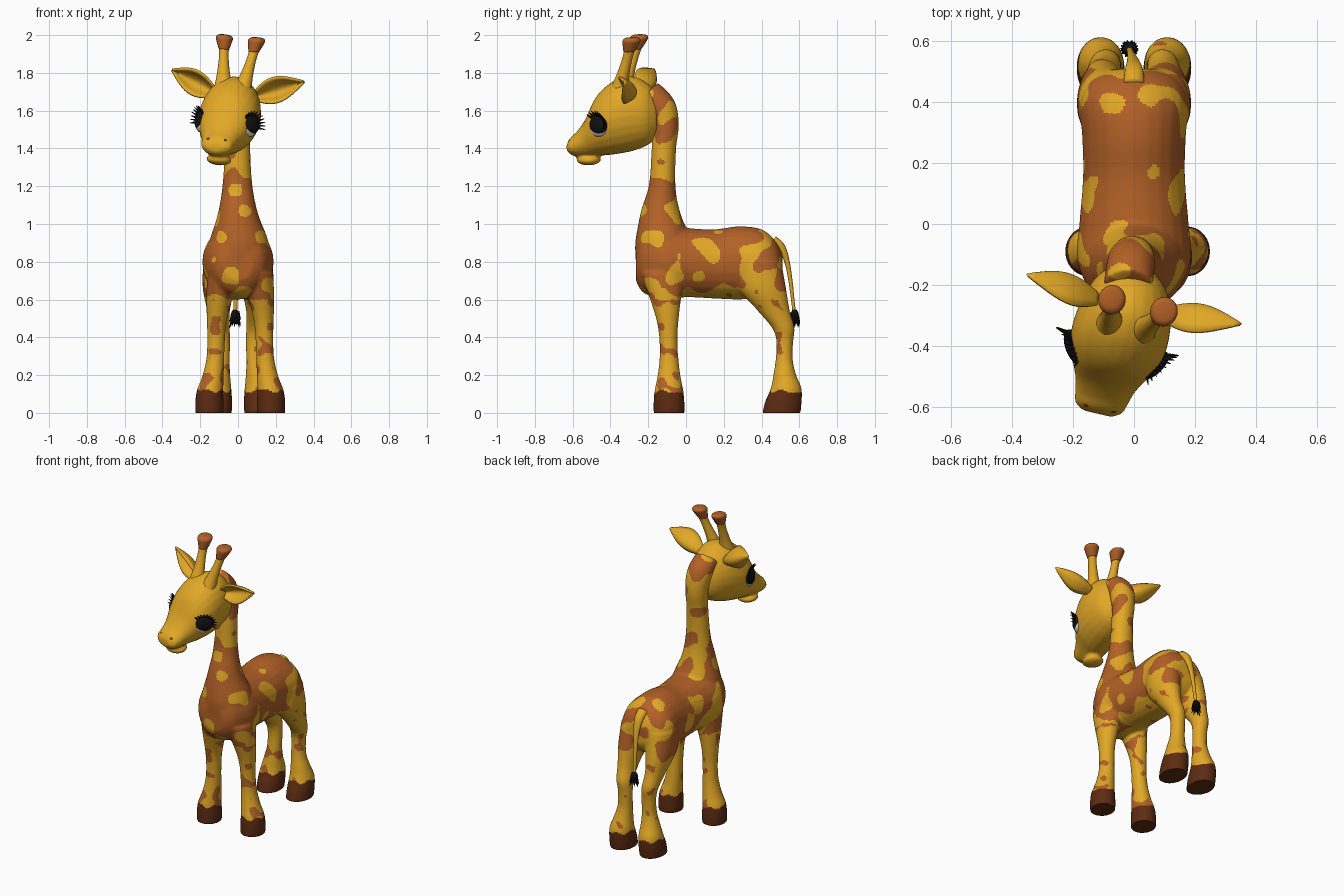
import bpy, bmesh, math
from math import sin, cos, pi, radians
from mathutils import Vector, Matrix, noise

if "Cube" in bpy.data.objects:
    bpy.data.objects.remove(bpy.data.objects["Cube"])


def material(name, rgb):
    m = bpy.data.materials.new(name)
    m.use_nodes = True
    m.diffuse_color = (*rgb, 1)
    m.node_tree.nodes["Principled BSDF"].inputs["Base Color"].default_value = (*rgb, 1)
    return m


YELLOW = material("golden yellow", (0.76, 0.39, 0.02))
BROWN = material("patch brown", (0.45, 0.12, 0.02))
HOOF = material("hoof brown", (0.11, 0.024, 0.006))
BLACK = material("black", (0.006, 0.006, 0.007))
WHITE = material("eye white", (0.75, 0.75, 0.72))


def spline(pts, n=5):
    """Smooth the list of sections with a Catmull-Rom curve."""
    pts = [Vector(p) for p in pts]
    out = []
    for i in range(len(pts) - 1):
        a, b, c = pts[max(i - 1, 0)], pts[i], pts[i + 1]
        d = pts[min(i + 2, len(pts) - 1)]
        for k in range(n):
            t = k / n
            out.append(0.5 * (2 * b + (c - a) * t + (2 * a - 5 * b + 4 * c - d) * t * t
                              + (3 * b - a - 3 * c + d) * t ** 3))
    return out + [pts[-1]]


def loft(bm, sections, up=None, sides=24, mat=0):
    """Closed tube through (x, y, z, x radius, other radius) sections."""
    rows = spline(sections)
    rings = []
    for i, s in enumerate(rows):
        centre = Vector(s[:3])
        tangent = Vector(rows[min(i + 1, len(rows) - 1)][:3]) - Vector(rows[max(i - 1, 0)][:3])
        axis = Vector(up) if up else tangent.cross(Vector((1, 0, 0))).normalized()
        rings.append([bm.verts.new(centre + Vector((s[3] * cos(a), 0, 0)) + axis * s[4] * sin(a))
                      for a in (2 * pi * k / sides for k in range(sides))])
    faces = [bm.faces.new(rings[0]), bm.faces.new(rings[-1])]
    for r, q in zip(rings, rings[1:]):
        faces += [bm.faces.new((r[k - 1], r[k], q[k], q[k - 1])) for k in range(sides)]
    bmesh.ops.recalc_face_normals(bm, faces=faces)
    for f in faces:
        f.material_index = mat


def blob(bm, centre, radii, frame=Matrix(), mat=0):
    m = frame @ Matrix.Translation(centre) @ Matrix.Diagonal((*radii, 1))
    res = bmesh.ops.create_uvsphere(bm, u_segments=24, v_segments=16, radius=1, matrix=m)
    for f in {f for v in res["verts"] for f in v.link_faces}:
        f.material_index = mat


def spike(bm, base, direction, length, radius):
    d = Vector(direction).normalized()
    m = Matrix.Translation(Vector(base) + d * length / 2) @ d.to_track_quat('Z', 'Y').to_matrix().to_4x4()
    bmesh.ops.create_cone(bm, cap_ends=True, segments=6, radius1=radius, radius2=0.001,
                          depth=length, matrix=m)


def finish(name, bm, mats, matrix=Matrix()):
    me = bpy.data.meshes.new(name)
    bm.to_mesh(me)
    bm.free()
    for m in mats:
        me.materials.append(m)
    me.transform(matrix)
    me.shade_smooth()
    ob = bpy.data.objects.new(name, me)
    bpy.context.collection.objects.link(ob)
    return ob


def fuse(ob, voxel, rounds):
    """Merge overlapping shapes into one smooth skin."""
    r = ob.modifiers.new("fuse", 'REMESH')
    r.mode, r.voxel_size, r.use_smooth_shade = 'VOXEL', voxel, True
    s = ob.modifiers.new("soften", 'SMOOTH')
    s.factor, s.iterations = 0.5, rounds
    mats = list(ob.data.materials)
    me = bpy.data.meshes.new_from_object(ob.evaluated_get(bpy.context.evaluated_depsgraph_get()))
    ob.modifiers.clear()
    ob.data = me
    me.materials.clear()
    for m in mats:
        me.materials.append(m)
    me.shade_smooth()


def upright(rows):
    """Turn (y, top, bottom, half width) into loft sections."""
    return [(0, y, (t + b) / 2, w, (t - b) / 2) for y, t, b, w in rows]


# Body: torso, neck and legs fused into one skin
bm = bmesh.new()
loft(bm, upright([(-.265, .86, .70, .08), (-.225, .97, .635, .14), (-.12, 1.0, .6, .187),
                  (0, .98, .612, .18), (.15, .972, .605, .168), (.28, .988, .6, .17),
                  (.4, .972, .61, .178), (.475, .91, .65, .145), (.51, .84, .71, .08)]), up=(0, 0, 1))
loft(bm, [(0, -.12, .74, .17, .14), (.005, -.125, .9, .158, .145), (0, -.135, 1.05, .108, .108),
          (-.003, -.126, 1.2, .08, .071), (-.003, -.117, 1.4, .068, .065),
          (-.005, -.108, 1.52, .072, .07), (-.01, -.132, 1.62, .08, .078), (-.02, -.2, 1.7, .08, .07)])
FRONT = [(.09, -.12, .74, .085, .12), (.112, -.108, .6, .068, .082), (.125, -.097, .48, .052, .057),
         (.128, -.093, .38, .047, .048), (.133, -.09, .28, .048, .051), (.145, -.09, .19, .058, .062),
         (.16, -.09, .12, .07, .076), (.163, -.09, .06, .075, .082), (.163, -.09, -.01, .074, .082)]
HIND = [(.085, .385, .8, .1, .12), (.102, .405, .66, .085, .125), (.103, .465, .54, .06, .085),
        (.095, .515, .45, .052, .06), (.088, .523, .38, .047, .045), (.09, .52, .28, .047, .046),
        (.1, .523, .2, .059, .061), (.108, .53, .13, .073, .082), (.11, .516, .06, .079, .097),
        (.11, .503, -.01, .077, .102)]
for side in (1, -1):
    loft(bm, [(side * x + .012, y, z, a, b) for x, y, z, a, b in FRONT], up=(0, 1, 0))
    loft(bm, [(side * x, y, z, a, b) for x, y, z, a, b in HIND], up=(0, 1, 0))
body = finish("body", bm, [YELLOW, BROWN, HOOF])
fuse(body, 0.008, 12)
for v in body.data.vertices:
    v.co.z = max(v.co.z, 0)


# Coat: patches thin out towards the legs, haunches and belly
def coat(c, n):
    if c.z < 0.115 + 0.008 * sin(c.x * 60 + c.y * 45):
        return 2
    bias = 0.04 + 0.24 * max(n.z, 0)
    if c.y < 0:
        bias += 0.14 * max(-n.y, 0) + (0.08 if c.z < 1.15 else 0)
    bias -= 0.2 * max(-n.z, 0) + max(0, n.y) * (0.15 if c.y > 0.3 else 0)
    bias -= 0.6 * min(max((0.68 - c.z) / 0.2, 0), 0.75)
    freq = 10 if c.z > 0.6 else 15
    return 1 if noise.noise(c * freq + Vector((3.3, 7.1, 1.7))) + bias > 0 else 0


for f in body.data.polygons:
    f.material_index = coat(f.center, f.normal)

# Head frame: turned a little aside and tilted
HEAD = Matrix.Translation((-.03, -.3, 1.58)) @ Matrix.Rotation(radians(-13), 4, 'Z') @ Matrix.Rotation(radians(5), 4, 'Y')

# Head: skull, muzzle and lower jaw
bm = bmesh.new()
loft(bm, upright([(.16, .08, -.1, .06), (.11, .155, -.155, .115), (.03, .2, -.19, .148),
                  (-.05, .192, -.207, .16), (-.12, .152, -.216, .155), (-.18, .088, -.22, .13),
                  (-.235, -.022, -.225, .102), (-.28, -.085, -.225, .09), (-.315, -.118, -.215, .08),
                  (-.335, -.15, -.195, .05)]), up=(0, 0, 1))
blob(bm, (0, -.225, -.24), (.068, .065, .03))
head = finish("head", bm, [YELLOW], HEAD)
fuse(head, 0.008, 6)

# Ears: cupped leaves
for side, name in ((1, "left_ear"), (-1, "right_ear")):
    bm = bmesh.new()
    rows = []
    for i in range(13):
        u = i / 12
        w = 0.022 + 0.04 * sin(pi * min(u * 1.15, 1)) if u < 0.87 else 0.022 * (1 - u) / 0.13 + 0.001
        mid = Vector((.11 + .25 * u, .03 + .025 * u, .105 + .1 * u))
        rows.append([bm.verts.new(mid + Vector((-w * v * .3, w * (.75 - 1.3 * v * v) - w * .2 * v, w * v)))
                     for v in (k / 5 - 1 for k in range(11))])
    for r, q in zip(rows, rows[1:]):
        for k in range(10):
            bm.faces.new((r[k], r[k + 1], q[k + 1], q[k]))
    for v in bm.verts:
        v.co.x *= side
    bmesh.ops.recalc_face_normals(bm, faces=bm.faces)
    ear = finish(name, bm, [YELLOW], HEAD)
    s = ear.modifiers.new("thickness", 'SOLIDIFY')
    s.thickness, s.offset = 0.012, 0

# Horns with flared tips
for side, name in ((1, "left_horn"), (-1, "right_horn")):
    bm = bmesh.new()
    loft(bm, [(side * .05, -.04, .14, .05, .05), (side * .062, -.018, .21, .035, .035),
              (side * .074, .008, .29, .026, .028), (side * .082, .026, .345, .026, .028)],
         up=(0, 1, 0))
    loft(bm, [(side * .081, .024, .34, .028, .03), (side * .086, .036, .38, .041, .044),
              (side * .088, .041, .4, .045, .048), (side * .09, .043, .414, .034, .036),
              (side * .09, .043, .418, .008, .008)], up=(0, 1, 0), mat=1)
    finish(name, bm, [YELLOW, BROWN], HEAD)

# Eyes with lashes, and nostrils
for side, name in ((1, "left"), (-1, "right")):
    normal = Vector((side * .82, -.55, .05)).normalized()
    across = Vector((0, 0, 1)).cross(normal).normalized()
    lift = normal.cross(across)
    turn = Matrix((across, lift, normal)).transposed().to_4x4()
    frame = HEAD @ Matrix.Translation((side * .13, -.137, -.045)) @ turn
    bm = bmesh.new()
    blob(bm, (0, 0, .004), (.062, .054, .03))
    blob(bm, (-side * .006, -.01, 0), (.062, .053, .029), mat=1)
    finish(name + "_eye", bm, [BLACK, WHITE], frame)
    bm = bmesh.new()
    for k in range(11):
        a = radians(-15 + 15 * k)
        rim = Vector((side * .054 * cos(a), .048 * sin(a), .01))
        spike(bm, rim, (side * cos(a), sin(a), .9), .04, .008)
    finish(name + "_lashes", bm, [BLACK], frame)
    bm = bmesh.new()
    blob(bm, (side * .045, -.312, -.135), (.011, .01, .008))
    finish(name + "_nostril", bm, [HOOF], HEAD)

# Tail and tuft
bm = bmesh.new()
loft(bm, [(0, .46, .91, .035, .03), (0, .505, .875, .03, .022), (-.003, .535, .8, .02, .014),
          (-.008, .553, .7, .014, .011), (-.012, .565, .6, .011, .009), (-.015, .573, .53, .01, .009)])
finish("tail", bm, [YELLOW])
bm = bmesh.new()
blob(bm, (-.015, .575, .51), (.024, .023, .04))
for k in range(18):
    a = k * 2.4
    d = Vector((cos(a), sin(a), 0))
    spike(bm, Vector((-.015, .575, .535 - .0025 * k)) + d * .013, d * .4 + Vector((0, 0, -1)), .045, .01)
finish("tail_tuft", bm, [BLACK])
